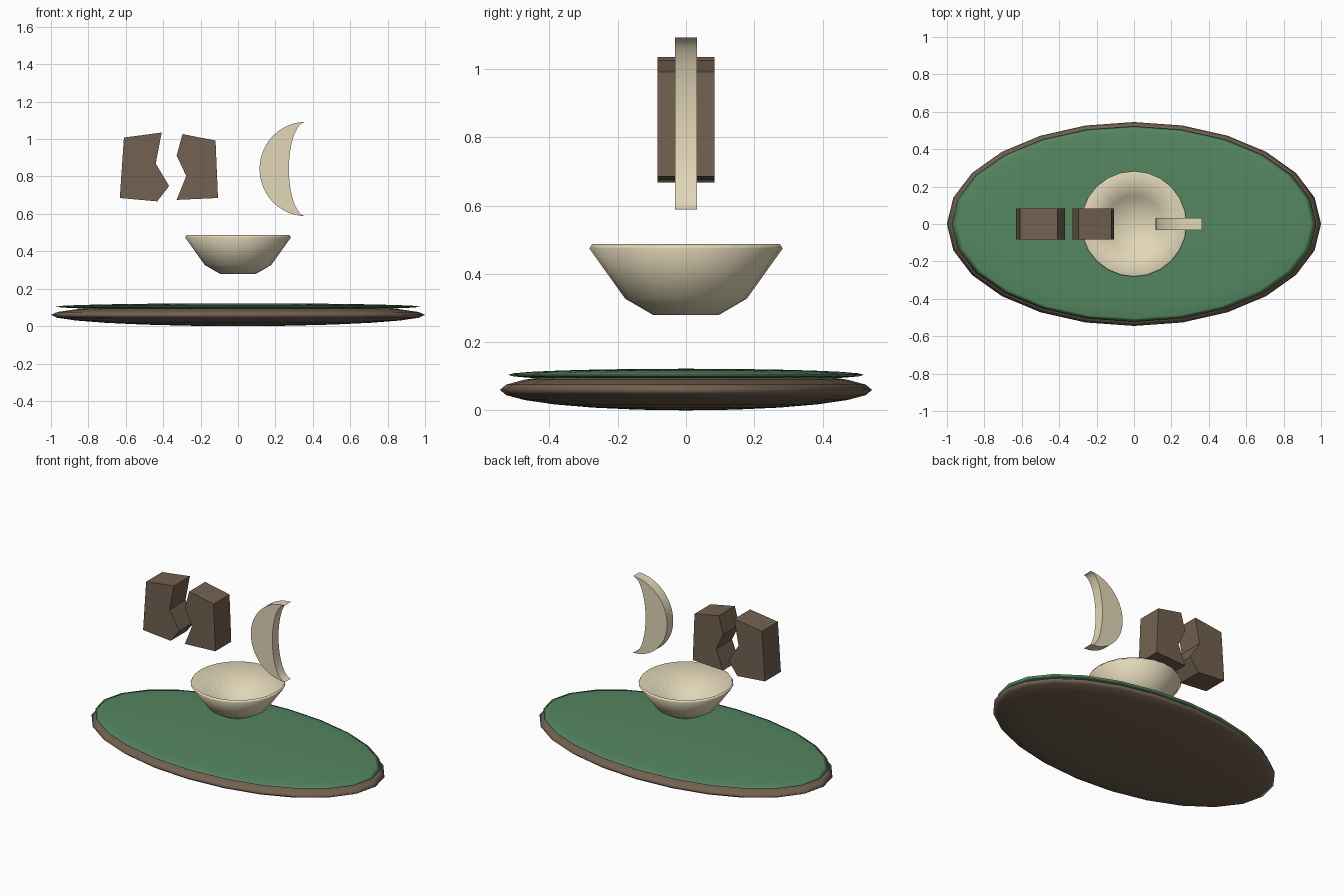
import bpy, bmesh, math

if "Cube" in bpy.data.objects:
    bpy.data.objects.remove(bpy.data.objects["Cube"])


def material(name, rgb):
    m = bpy.data.materials.new(name)
    m.diffuse_color = (*rgb, 1)
    m.use_nodes = True
    m.node_tree.nodes["Principled BSDF"].inputs["Base Color"].default_value = m.diffuse_color
    return m


BROWN = material("brown", (0.17, 0.12, 0.08))
GREEN = material("green", (0.09, 0.24, 0.12))
CREAM = material("cream", (0.76, 0.68, 0.48))


def finish(bm, name, mat, angle=None):
    bmesh.ops.recalc_face_normals(bm, faces=bm.faces[:])
    me = bpy.data.meshes.new(name)
    bm.to_mesh(me)
    bm.free()
    me.materials.append(mat)
    ob = bpy.data.objects.new(name, me)
    bpy.context.collection.objects.link(ob)
    if angle is not None:
        bpy.ops.object.select_all(action='DESELECT')
        ob.select_set(True)
        bpy.context.view_layer.objects.active = ob
        bpy.ops.object.shade_smooth_by_angle(angle=math.radians(angle))
    return ob


def squashed_sphere(name, size, z, mat):
    bm = bmesh.new()
    bmesh.ops.create_uvsphere(bm, u_segments=24, v_segments=12, radius=1)
    bmesh.ops.scale(bm, vec=size, verts=bm.verts)
    bmesh.ops.translate(bm, vec=(0, 0, z), verts=bm.verts)
    return finish(bm, name, mat, 180)


def slab(name, outline, half_depth, mat, angle=None):
    # front-view (x, z) outline extruded along y
    bm = bmesh.new()
    face = bm.faces.new([bm.verts.new((x, -half_depth, z)) for x, z in outline])
    ext = bmesh.ops.extrude_face_region(bm, geom=[face])
    moved = [v for v in ext["geom"] if isinstance(v, bmesh.types.BMVert)]
    bmesh.ops.translate(bm, vec=(0, 2 * half_depth, 0), verts=moved)
    return finish(bm, name, mat, angle)


def lathe(name, profile, sides, mat):
    bm = bmesh.new()
    verts = [bm.verts.new((r, 0, z)) for r, z in profile]
    edges = [bm.edges.new(p) for p in zip(verts, verts[1:])]
    bmesh.ops.spin(bm, geom=verts + edges, cent=(0, 0, 0), axis=(0, 0, 1),
                   angle=math.tau, steps=sides)
    bmesh.ops.remove_doubles(bm, verts=bm.verts, dist=1e-4)
    return finish(bm, name, mat, 180)


# Oval ground with grass layer
squashed_sphere("ground_disc", (1, 0.545, 0.06), 0.06, BROWN)
squashed_sphere("grass_disc", (0.975, 0.522, 0.018), 0.104, GREEN)

# Floating bowl: outside, rim, inside
lathe("bowl", [(0, 0.28), (0.097, 0.28), (0.178, 0.327), (0.283, 0.474),
               (0.275, 0.488), (0.15, 0.337), (0, 0.31)], 24, CREAM)

# Two halves of a broken block
slab("broken_block_left", [(-0.61, 1.008), (-0.408, 1.035), (-0.44, 0.869),
     (-0.368, 0.749), (-0.432, 0.667), (-0.632, 0.685)], 0.083, BROWN)
slab("broken_block_right", [(-0.297, 1.027), (-0.12, 0.992), (-0.107, 0.685),
     (-0.328, 0.675), (-0.277, 0.803), (-0.328, 0.912)], 0.083, BROWN)

# Crescent: outer arc down, shallower inner arc back up
N = 24
arc = [math.pi * i / N for i in range(N + 1)]
outer = [(0.363 - 0.248 * math.sin(t), 0.84 + 0.252 * math.cos(t)) for t in arc]
inner = [(0.363 - 0.091 * math.sin(t), 0.84 + 0.252 * math.cos(t)) for t in arc[1:-1]]
slab("crescent", outer + inner[::-1], 0.032, CREAM, 40)
